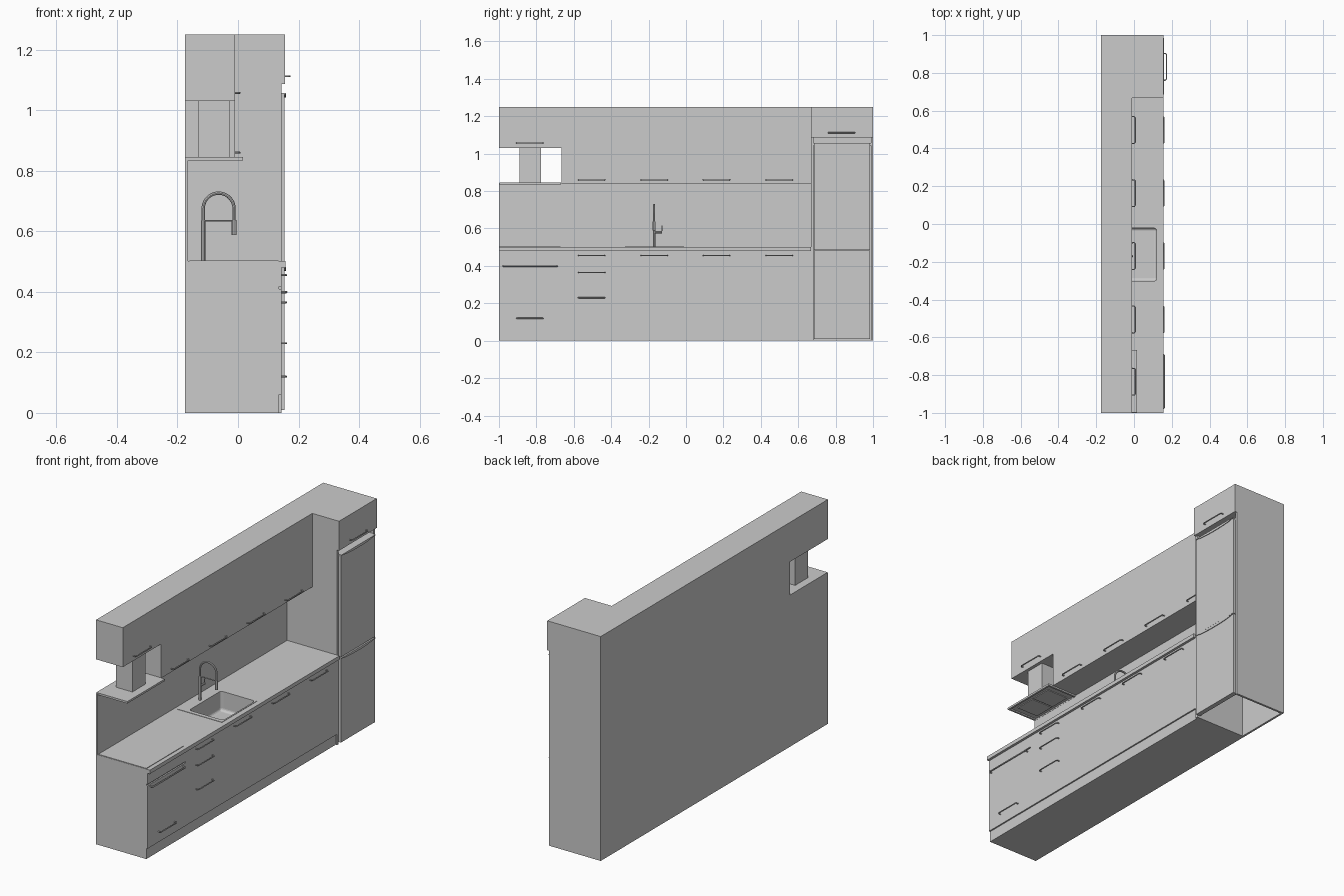
import bpy, bmesh, math
from mathutils import Vector

if "Cube" in bpy.data.objects:
    bpy.data.objects.remove(bpy.data.objects["Cube"])


def link(name, mesh):
    ob = bpy.data.objects.new(name, mesh)
    bpy.context.collection.objects.link(ob)
    return ob


def box(name, x, y, z, bevel=0.0):
    """Box from (min, max) ranges, optionally rounded."""
    bm = bmesh.new()
    bmesh.ops.create_cube(bm, size=1)
    for v in bm.verts:
        v.co = Vector([(a + b) / 2 + c * (b - a) for c, (a, b) in zip(v.co, (x, y, z))])
    if bevel:
        bmesh.ops.bevel(bm, geom=bm.edges[:], offset=bevel, segments=4,
                        profile=0.5, affect='EDGES')
    me = bpy.data.meshes.new(name)
    bm.to_mesh(me)
    bm.free()
    return link(name, me)


def tube(name, pts, r):
    """Round rod swept along a list of points."""
    cu = bpy.data.curves.new(name, 'CURVE')
    cu.dimensions = '3D'
    cu.bevel_depth, cu.bevel_resolution, cu.use_fill_caps = r, 2, True
    sp = cu.splines.new('POLY')
    sp.points.add(len(pts) - 1)
    for p, co in zip(sp.points, pts):
        p.co = (*co, 1)
    ob = link(name, cu)
    bpy.ops.object.select_all(action='DESELECT')
    ob.select_set(True)
    bpy.context.view_layer.objects.active = ob
    bpy.ops.object.convert(target='MESH')
    bpy.ops.object.shade_smooth_by_angle(angle=math.radians(40))
    return bpy.context.object


def cut(ob, cutter):
    m = ob.modifiers.new('opening', 'BOOLEAN')
    m.operation, m.object, m.solver = 'DIFFERENCE', cutter, 'EXACT'


BACK, FRONT, FACE = -0.1745, 0.135, 0.143
HOOD_Y, TALL_Y = -0.665, 0.668

# Base units, worktop and back panel
carcass = box('base_carcass', (BACK, FRONT), (-1, TALL_Y), (0, 0.48))
worktop = box('worktop', (BACK, 0.157), (-1, TALL_Y), (0.48, 0.501))
box('base_fronts', (FRONT, FACE), (HOOD_Y, TALL_Y), (0.06, 0.48))
box('oven_door', (FRONT, FACE), (-1, HOOD_Y), (0.06, 0.41))
box('oven_control_panel', (FRONT, FACE), (-1, HOOD_Y), (0.418, 0.48))
box('back_panel', (BACK, -0.165), (-1, TALL_Y), (0.501, 0.84))
box('hob', (-0.16, 0.133), (-0.998, -0.67), (0.501, 0.504))

# Sink: thin rim plate with a rounded bowl cut through rim, worktop and carcass
rim = box('sink_rim', (-0.145, 0.128), (-0.325, -0.01), (0.5, 0.503))
cutter = box('sink_bowl_cutter', (-0.09, 0.12), (-0.302, -0.022), (0.395, 0.56), 0.015)
cutter.hide_render = True
cutter.hide_viewport = True
cutter.display_type = 'WIRE'
for ob in (carcass, worktop, rim):
    cut(ob, cutter)

# Tap: riser, arch, spray head, support arm and lever
ty, cx, cz, r = -0.17, -0.064, 0.675, 0.051
arch = [(cx - r * math.cos(a), ty, cz + r * math.sin(a))
        for a in [math.pi * i / 20 for i in range(21)]]
tube('tap_arch', [(cx - r, ty, 0.5)] + arch + [(cx + r, ty, 0.63)], 0.0055)
tube('tap_base', [(cx - r, ty, 0.5), (cx - r, ty, 0.635)], 0.007)
tube('tap_spray_head', [(cx + r, ty, 0.638), (cx + r, ty, 0.588)], 0.008)
tube('tap_support_arm', [(cx - r, ty, 0.635), (cx + r, ty, 0.635)], 0.003)
tube('tap_lever_stem', [(cx - r, ty, 0.58), (cx - r, -0.128, 0.58)], 0.006)
tube('tap_lever', [(cx - r, -0.13, 0.578), (cx - r, -0.128, 0.615)], 0.0025)

# Wall units
box('wall_units', (BACK, -0.01), (HOOD_Y, TALL_Y), (0.84, 1.25))
box('hood_cupboard', (BACK, -0.01), (-1, HOOD_Y), (1.03, 1.25))

# Extractor hood: chimney and plate with a recessed underside
box('hood_chimney', (-0.13, -0.028), (-0.89, -0.775), (0.84, 1.03))
plate = box('hood_plate', (BACK, 0.017), (-0.998, -0.668), (0.834, 0.845))
bm = bmesh.new()
bm.from_mesh(plate.data)
under = min(bm.faces, key=lambda f: f.calc_center_median().z)
bmesh.ops.inset_region(bm, faces=[under], thickness=0.015)
bmesh.ops.inset_region(bm, faces=[under], thickness=0.002, depth=-0.006)
bm.to_mesh(plate.data)
bm.free()
for i in range(2):
    y0 = -0.955 + i * 0.125
    box('hood_filter', (-0.145, -0.015), (y0, y0 + 0.118), (0.836, 0.841))

# Tall fridge housing, open underneath
for n, y in (('left', (TALL_Y, 0.681)), ('right', (0.988, 1.0))):
    box('tall_side_' + n, (BACK, FACE), y, (0, 1.086))
box('tall_back', (BACK, -0.163), (0.681, 0.988), (0, 1.086))
box('top_cupboard', (BACK, 0.155), (TALL_Y, 1), (1.086, 1.25))
box('fridge_top', (-0.163, FACE), (0.681, 0.988), (1.045, 1.056))

# Fridge doors with a curved grip lip along each top edge
for n, z0, z1 in (('lower', 0.01, 0.482), ('upper', 0.486, 1.056)):
    box(f'fridge_{n}_door', (0.128, 0.154), (0.685, 0.984), (z0, z1))
    bm = bmesh.new()
    ring = [(0.685, z1), (0.685, z1 - 0.004)]
    ring += [(0.70 + 0.27 * i / 12, z1 - 0.004 - 0.01 * math.sin(math.pi * i / 12) ** 0.5)
             for i in range(13)]
    ring += [(0.984, z1 - 0.004), (0.984, z1)]
    f = bm.faces.new([bm.verts.new((0.153, y, z)) for y, z in ring])
    ext = bmesh.ops.extrude_face_region(bm, geom=[f])
    bmesh.ops.translate(bm, vec=(0.005, 0, 0),
                        verts=[g for g in ext['geom'] if isinstance(g, bmesh.types.BMVert)])
    bmesh.ops.recalc_face_normals(bm, faces=bm.faces[:])
    me = bpy.data.meshes.new(f'fridge_{n}_lip')
    bm.to_mesh(me)
    bm.free()
    link(f'fridge_{n}_lip', me)


# Bar handles: (face x, centre y, z); all share one mesh
def handle_path(h):
    return [(0, -h + 0.006, 0), (0.011, -h + 0.006, 0), (0.0165, -h + 0.012, 0),
            (0.0165, h - 0.012, 0), (0.011, h - 0.006, 0), (0, h - 0.006, 0)]


columns = [-0.505, -0.17, 0.163, 0.498]
spots = [(-0.01, y, 0.86) for y in columns] + [(FACE, y, 0.455) for y in columns]
spots += [(FACE, -0.505, 0.365), (FACE, -0.505, 0.23), (FACE, -0.835, 0.12),
          (-0.01, -0.835, 1.057), (0.155, 0.832, 1.112)]
first = tube('handle', handle_path(0.077), 0.003)
first.location = spots[0]
for s in spots[1:]:
    link('handle', first.data).location = s
oven_handle = tube('oven_handle', handle_path(0.15), 0.004)
oven_handle.location = (FACE, -0.833, 0.399)
